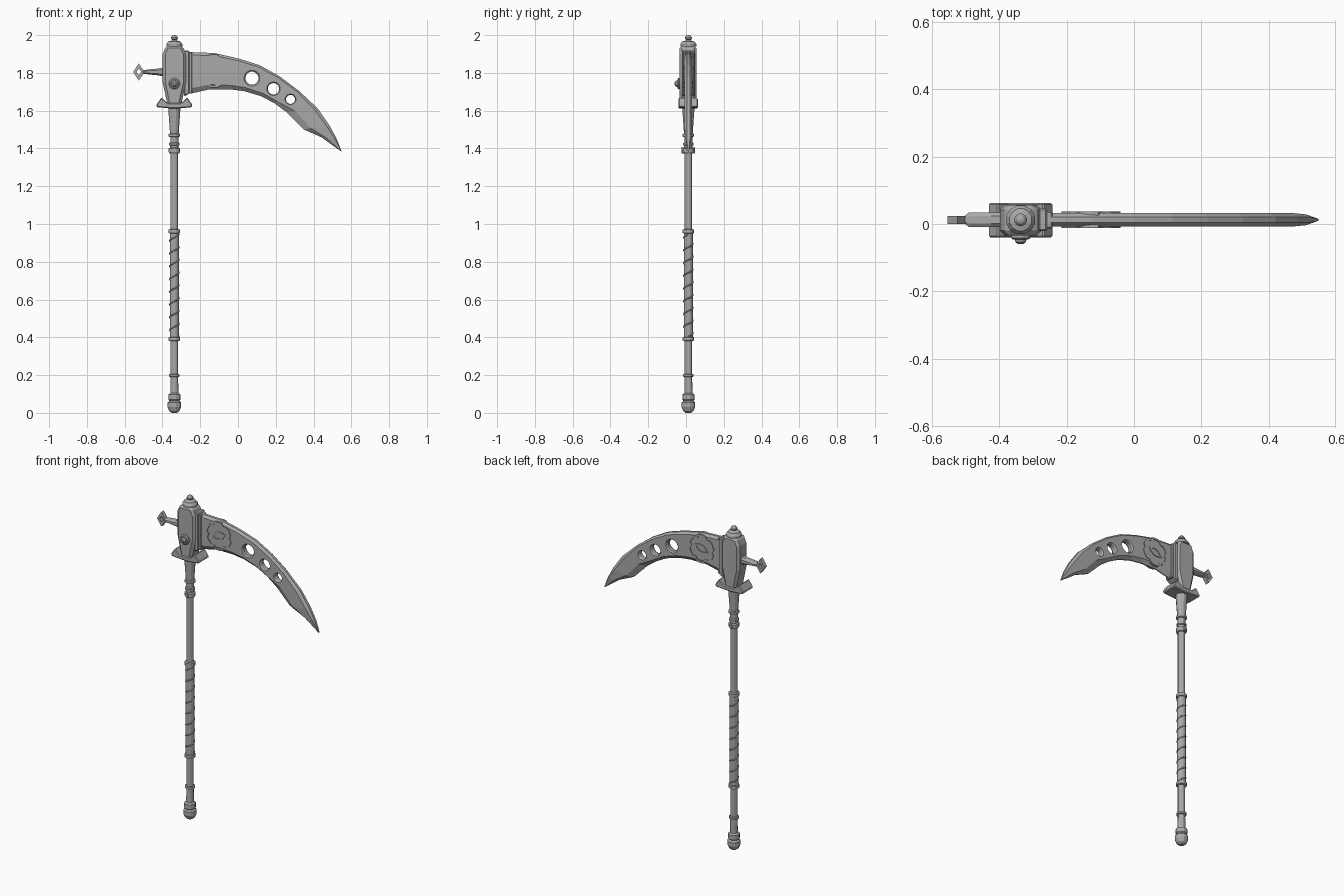
import bpy, bmesh, math
from mathutils import Vector, Matrix

if "Cube" in bpy.data.objects:
    bpy.data.objects.remove(bpy.data.objects["Cube"])

CX, CY = -0.337, 0.0125          # shaft axis
metal = bpy.data.materials.new("grey metal")
metal.diffuse_color = (0.40, 0.40, 0.40, 1)
metal.use_nodes = True
metal.node_tree.nodes["Principled BSDF"].inputs["Base Color"].default_value = metal.diffuse_color


def finish(name, bm):
    bmesh.ops.recalc_face_normals(bm, faces=bm.faces)
    me = bpy.data.meshes.new(name)
    bm.to_mesh(me)
    bm.free()
    ob = bpy.data.objects.new(name, me)
    bpy.context.collection.objects.link(ob)
    me.materials.append(metal)
    return ob


def loft(name, rings):
    """Skin a list of closed rings and cap both ends."""
    bm = bmesh.new()
    rows = [[bm.verts.new(p) for p in r] for r in rings]
    n = len(rows[0])
    for a, b in zip(rows, rows[1:]):
        for i in range(n):
            j = (i + 1) % n
            bm.faces.new((a[i], a[j], b[j], b[i]))
    bm.faces.new(rows[0])
    bm.faces.new(rows[-1])
    return finish(name, bm)


def lathe(name, profile, loc, along_y=False, sides=12):
    """Turn (radius, height) pairs around z, or around y."""
    rot = Matrix.Rotation(math.pi / 2, 3, 'X') if along_y else Matrix.Identity(3)
    rings = []
    for r, h in profile:
        rings.append([Vector(loc) + rot @ Vector((
            r * math.cos(math.tau * (i + 0.5) / sides),
            r * math.sin(math.tau * (i + 0.5) / sides), h)) for i in range(sides)])
    return loft(name, rings)


def prism(name, pts, y0, y1, bevel=0.0):
    """Extrude an x-z outline along y."""
    ob = loft(name, [[(x, y, z) for x, z in pts] for y in (y0, y1)])
    if bevel:
        m = ob.modifiers.new("bevel", 'BEVEL')
        m.width, m.segments = bevel, 1
    return ob


def frame(name, outer, inner, half):
    """Flat closed band between two x-z outlines."""
    bm = bmesh.new()
    rows = [[bm.verts.new((x, CY + y, z)) for x, z in pts]
            for pts, y in ((outer, -half), (outer, half), (inner, half), (inner, -half))]
    n = len(outer)
    for k in range(4):
        a, b = rows[k], rows[(k + 1) % 4]
        for i in range(n):
            j = (i + 1) % n
            bm.faces.new((a[i], a[j], b[j], b[i]))
    return finish(name, bm)


def mirrored(pts):
    """Complete a left half outline by reflecting it across the shaft."""
    return pts + [(2 * CX - x, z) for x, z in reversed(pts)]


# Shaft with pommel, rings, grip core and flared neck
lathe("shaft", [
    (.014, 0), (.028, .01), (.037, .03), (.037, .055), (.028, .064),
    (.033, .07), (.033, .098), (.022, .105), (.021, .19),
    (.029, .192), (.029, .204), (.021, .206), (.021, .38),
    (.031, .383), (.031, .4), (.025, .403), (.025, .95),
    (.031, .953), (.031, .97), (.021, .973), (.021, 1.372),
    (.026, 1.374), (.031, 1.382), (.031, 1.4), (.023, 1.405),
    (.023, 1.415), (.029, 1.418), (.029, 1.428), (.022, 1.432),
    (.022, 1.46), (.031, 1.464), (.031, 1.476), (.024, 1.48), (.034, 1.62)],
    (CX, CY, 0))

# Spiral wrap on the grip
turns, steps = 8, 16
cu = bpy.data.curves.new("grip_wrap", 'CURVE')
cu.dimensions = '3D'
cu.bevel_depth, cu.bevel_resolution = 0.004, 1
sp = cu.splines.new('POLY')
sp.points.add(turns * steps)
for i, p in enumerate(sp.points):
    a = math.tau * i / steps
    p.co = (CX + .0245 * math.cos(a), CY + .0245 * math.sin(a),
            .405 + .54 * i / (turns * steps), 1)
cu.materials.append(metal)
wrap = bpy.data.objects.new("grip_wrap", cu)
bpy.context.collection.objects.link(wrap)

# Head block, guard and top finial
prism("head_block", mirrored([(-.372, 1.625), (-.399, 1.75), (-.399, 1.9), (-.38, 1.945)]),
      -.034, .056, .014)
prism("guard", mirrored([(-.355, 1.612), (-.43, 1.618), (-.432, 1.632), (-.405, 1.67),
                         (-.372, 1.64)]), -.04, .0625, .005)
lathe("finial", [(.044, 1.94), (.044, 1.952), (.034, 1.966), (.018, 1.97), (.012, 1.974),
                 (.019, 1.98), (.019, 1.988), (.012, 1.997), (.004, 2.0)], (CX, CY, 0))

# Round stud on the front of the head (height runs toward -y)
lathe("front_stud", [(.03, .025), (.03, .041), (.024, .046), (.018, .046),
                     (.016, .054), (.008, .06)], (CX, 0, 1.743), along_y=True)

# Small diamond studs on the neck ring
for s in (-1, 1):
    y = CY + s * .031
    prism("neck_stud", [(CX, 1.372), (CX + .011, 1.39), (CX, 1.408), (CX - .011, 1.39)],
          y - .004, y + .004)

# Rear spike with an open diamond at its end
loft("rear_spike", [[(x, CY + sy * w, 1.805 + sz * h)
                     for sy, sz in ((-1, -.5), (-.5, -1), (.5, -1), (1, -.5),
                                    (1, .5), (.5, 1), (-.5, 1), (-1, .5))]
                    for x, w, h in ((-.39, .022, .024), (-.425, .022, .018),
                                    (-.49, .022, .011), (-.503, .012, .01))])


def diamond(w, h):
    return [(-.525 - w, 1.805), (-.525, 1.805 + h), (-.525 + w, 1.805), (-.525, 1.805 - h)]


frame("rear_diamond", diamond(.03, .045), diamond(.013, .018), .012)

# Blade socket: two stepped plates
prism("blade_socket", [(-.285, 1.675), (-.258, 1.69), (-.258, 1.918), (-.285, 1.918)],
      CY - .034, CY + .034, .005)
prism("socket_lip", [(-.262, 1.69), (-.243, 1.69), (-.243, 1.91), (-.262, 1.91)],
      CY - .026, CY + .026, .004)

# Curved blade, thick in the middle and bevelled toward both edges
spine = [(-.25, 1.91), (-.124, 1.905), (.008, 1.875), (.114, 1.841), (.22, 1.782),
         (.325, 1.703), (.421, 1.613), (.484, 1.523), (.521, 1.454), (.548, 1.386)]
edge = [(-.25, 1.69), (-.151, 1.713), (-.045, 1.713), (.034, 1.703), (.124, 1.676),
        (.193, 1.639), (.257, 1.592), (.347, 1.501), (.442, 1.459), (.546, 1.384)]
rings = []
for i, (t, b) in enumerate(zip(spine, edge)):
    t, b = Vector(t), Vector(b)
    full = .0205 if i < 8 else (.016, .003)[i - 8]
    up, low = (.07, .87) if i < 6 else (.12, .72)
    half = [(t, min(full, .008)), (t.lerp(b, up), full),
            (t.lerp(b, low), full), (b, min(full, .003))]
    rings.append([(p.x, CY + w, p.y) for p, w in half] +
                 [(p.x, CY - w, p.y) for p, w in reversed(half)])
blade = loft("blade", rings)

# Three countersunk holes through the blade
for x, z, r in ((.074, 1.772, .035), (.188, 1.716, .03), (.278, 1.66, .024)):
    cutter = lathe("hole_cutter", [(r * 1.5, -.035), (r, -.011), (r, .011), (r * 1.5, .035)],
                   (x, CY, z), along_y=True, sides=16)
    cutter.hide_render = True
    m = blade.modifiers.new("hole", 'BOOLEAN')
    m.operation, m.solver, m.object = 'DIFFERENCE', 'EXACT', cutter
    bpy.context.view_layer.objects.active = blade
    bpy.ops.object.modifier_apply(modifier=m.name)
    bpy.data.objects.remove(cutter)

# Raised notched ring and pointed oval on both blade faces
EX, EZ, N = -.128, 1.81, 48


def polar(radius):
    return [(EX + radius(i) * math.cos(math.tau * i / N),
             EZ + radius(i) * math.sin(math.tau * i / N)) for i in range(N)]


frame("notched_ring", polar(lambda i: .078 if i % 8 < 2 else .088),
      polar(lambda i: .066 if i % 8 < 2 else .076), .025)


def oval(length, height):
    tilt = math.radians(20)
    pts = []
    for i in range(16):
        u = math.cos(math.tau * i / 16)
        x = length * u
        z = height * (1 - u * u) * (1 if i < 8 else -1)
        pts.append((EX + x * math.cos(tilt) - z * math.sin(tilt),
                    EZ + x * math.sin(tilt) + z * math.cos(tilt)))
    return pts


frame("pointed_oval", oval(.05, .026), oval(.036, .016), .025)
